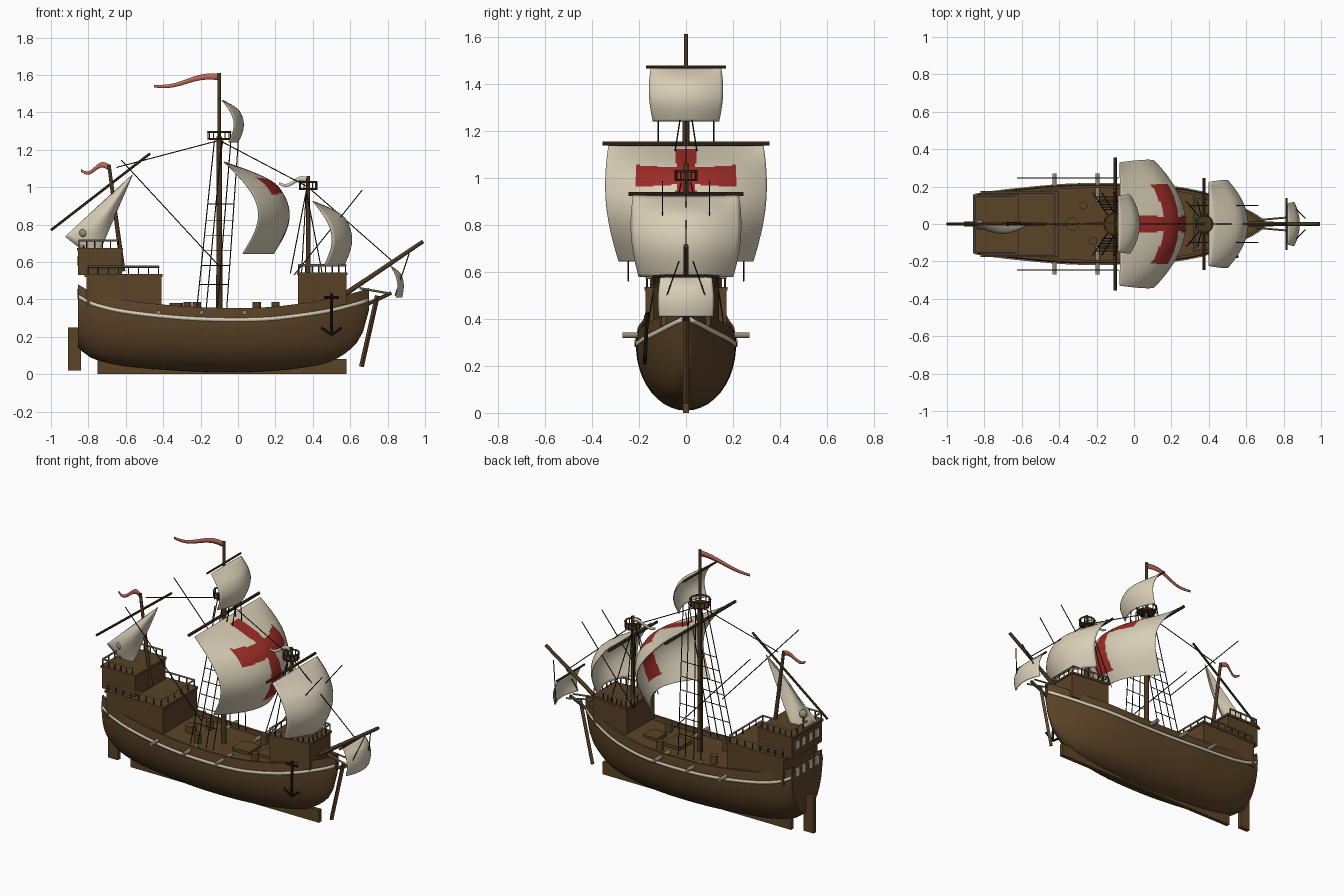
import bpy, bmesh, math
from mathutils import Vector, Matrix

if "Cube" in bpy.data.objects:
    bpy.data.objects.remove(bpy.data.objects["Cube"])


def mat(name, c):
    m = bpy.data.materials.new(name)
    m.diffuse_color = (*c, 1)
    m.use_nodes = True
    m.node_tree.nodes["Principled BSDF"].inputs["Base Color"].default_value = m.diffuse_color
    return m


WOOD = mat("hull brown", (.105, .056, .02))
SPAR = mat("spar brown", (.07, .04, .015))
ROPE = mat("dark rope", (.017, .012, .007))
SAIL = mat("sail cream", (.69, .62, .47))
RED = mat("cross red", (.34, .025, .02))
PINK = mat("pennant salmon", (.5, .14, .1))
GREY = mat("weathered grey", (.3, .26, .19))


def finish(name, bm, mats, smooth=True):
    bmesh.ops.recalc_face_normals(bm, faces=bm.faces)
    me = bpy.data.meshes.new(name)
    bm.to_mesh(me)
    bm.free()
    ob = bpy.data.objects.new(name, me)
    bpy.context.collection.objects.link(ob)
    for m in mats:
        me.materials.append(m)
    if smooth:
        bpy.context.view_layer.objects.active = ob
        ob.select_set(True)
        bpy.ops.object.shade_smooth_by_angle(angle=math.radians(40))
        ob.select_set(False)
    return ob


def tubes(name, segs, m, n=8):
    """Round bars, each (start, end, radius, end radius)."""
    bm = bmesh.new()
    for p, q, r, *r2 in segs:
        p, q = Vector(p), Vector(q)
        d = q - p
        M = Matrix.Translation((p + q) / 2) @ d.to_track_quat('Z', 'Y').to_matrix().to_4x4()
        bmesh.ops.create_cone(bm, cap_ends=True, segments=n, radius1=r,
                              radius2=r2[0] if r2 else r, depth=d.length, matrix=M)
    return finish(name, bm, [m])


def boxes(name, lst, m):
    """Boxes, each (x0, x1, y0, y1, z0, z1, width factor at x1)."""
    bm = bmesh.new()
    for x0, x1, y0, y1, z0, z1, *k in lst:
        k = k[0] if k else 1
        vs = bmesh.ops.create_cube(bm, size=1)['verts']
        for v in vs:
            a, b, c = v.co + Vector((.5, .5, .5))
            v.co = (x0 + a * (x1 - x0), (y0 + b * (y1 - y0)) * (1 + a * (k - 1)), z0 + c * (z1 - z0))
    return finish(name, bm, [m], False)


def grid(name, f, nu, nv, mats, rule=None, thick=.005):
    """Sheet from f(u, v) with optional face colour rule."""
    bm = bmesh.new()
    V = [[bm.verts.new(f(i / nu, j / nv)) for j in range(nv + 1)] for i in range(nu + 1)]
    for i in range(nu):
        for j in range(nv):
            fa = bm.faces.new((V[i][j], V[i + 1][j], V[i + 1][j + 1], V[i][j + 1]))
            if rule:
                fa.material_index = rule(fa.calc_center_median())
    ob = finish(name, bm, mats)
    if thick:
        s = ob.modifiers.new("thickness", 'SOLIDIFY')
        s.thickness, s.offset = thick, 0
    return ob


# Hull stations: x, half width, sheer height, bottom height
ST = [(-.855, .155, .48, .14), (-.78, .168, .44, .085), (-.62, .187, .40, .045), (-.35, .21, .368, .02),
      (-.1, .212, .355, .01), (.15, .203, .358, .015), (.35, .172, .38, .035), (.5, .122, .405, .07),
      (.62, .065, .435, .15), (.67, .035, .45, .23), (.70, .012, .462, .34)]
A = math.radians(105)


def station(x):
    i = max(k for k in range(len(ST) - 1) if ST[k][0] <= x + 1e-6)
    t = (x - ST[i][0]) / (ST[i + 1][0] - ST[i][0])

    def slope(k, c):
        a, b = ST[max(k - 1, 0)], ST[min(k + 1, len(ST) - 1)]
        return (b[c] - a[c]) / (b[0] - a[0])
    h, out = ST[i + 1][0] - ST[i][0], []
    for c in (1, 2, 3):
        out.append((2*t**3 - 3*t*t + 1) * ST[i][c] + (t**3 - 2*t*t + t) * h * slope(i, c)
                   + (3*t*t - 2*t**3) * ST[i + 1][c] + (t**3 - t*t) * h * slope(i + 1, c))
    return out


def side(x, z):
    """Hull half width at x and height z."""
    w, zt, zb = station(x)
    f = min(max((z - zb) / (zt - zb), 0), 1)
    return w * math.sin(math.acos(1 - f * (1 - math.cos(A))))


# Hull shell with bulwark and deck
bm = bmesh.new()
rings = []
N = 48
for i in range(N + 1):
    x = -.855 + 1.555 * i / N
    w, zt, zb = station(x)
    sec = []
    for j in range(25):
        a = A * (j / 12 - 1)
        sec.append((x, w * math.sin(a), zb + (zt - zb) * (1 - math.cos(a)) / (1 - math.cos(A))))
    yi = max(w * math.sin(A) - .014, .002)
    sec += [(x, yi, zt), (x, yi, zt - .03), (x, -yi, zt - .03), (x, -yi, zt)]
    rings.append([bm.verts.new(p) for p in sec])
for a, b in zip(rings, rings[1:]):
    for j in range(len(a)):
        k = (j + 1) % len(a)
        bm.faces.new((a[j], a[k], b[k], b[j]))
bm.faces.new(rings[0])
bm.faces.new(rings[-1])
finish("hull", bm, [WOOD])

# Pale stripe along each side
for s in (-1, 1):
    def band(u, v):
        x = -.853 + 1.55 * u
        z = station(x)[1] - .063 + .02 * (v - .5)
        return (x, s * (side(x, z) + .003), z)
    grid("stripe", band, 60, 1, [SAIL], thick=.006)

boxes("keel", [(-.75, .58, -.012, .012, 0, .08)], WOOD)
boxes("rudder", [(-.91, -.84, -.013, .013, .02, .25)], WOOD)
tubes("stem_post", [((.66, 0, .04), (.745, 0, .42), .013)], WOOD, 4)
tubes("beak_knee", [((.64, 0, .35), (.82, 0, .435), .01)], WOOD, 6)
tubes("beak_rails", [((.65, s * .02, .46), (.82, s * .035, .43), .006) for s in (-1, 1)], GREY, 6)

# Castles
boxes("aft_castle", [(-.81, -.41, -.172, .172, .36, .525), (-.82, -.405, -.177, .177, .52, .535),
                     (-.855, -.62, -.152, .152, .53, .665), (-.86, -.615, -.158, .158, .66, .675)], WOOD)
boxes("fore_castle", [(.32, .58, -.14, .14, .37, .53, .75), (.315, .585, -.147, .147, .53, .543, .75)], WOOD)
boxes("stern_windows", [(-.861, -.85, y - .018, y + .018, z - .025, z + .025)
                        for z in (.43, .605) for y in (-.1, -.035, .035, .1)], SAIL)


def railing(name, x0, x1, y0, z, k=1, ends=(0, 1), n=7):
    segs, posts, h = [], [], .042
    P = [Vector((x0 + (x1 - x0) * i / n, y0 * (1 + (k - 1) * i / n), z)) for i in range(n + 1)]
    up = Vector((0, 0, h))
    for s in (-1, 1):
        Q = [Vector((p.x, s * p.y, p.z)) for p in P]
        posts += [(q, q + up, .004) for q in Q]
        segs.append((Q[0] + up, Q[-1] + up, .006))
    for e in ends:
        p = P[-1] if e else P[0]
        segs.append((p + up, Vector((p.x, -p.y, z)) + up, .006))
        posts += [((p.x, p.y * f, z), (p.x, p.y * f, z + h), .004) for f in (-.6, -.2, .2, .6)]
    tubes(name + "_rail", segs, GREY, 6)
    tubes(name + "_posts", posts, SPAR, 6)


railing("lower_aft", -.8, -.425, .166, .533, ends=(1,))
railing("upper_aft", -.85, -.64, .15, .673, ends=(0,), n=5)
railing("forecastle", .325, .575, .142, .54, k=.75)

# Cannons and deck fittings
tubes("cannons", [((x, s * .12, .33), (x, s * .27, .33), .012) for x in (-.425, -.195, .035) for s in (-1, 1)], GREY, 10)
tubes("capstan", [((-.33, 0, .33), (-.33, 0, .38), .035)], WOOD, 16)
boxes("hatches", [(.0, .12, -.06, .06, .32, .345), (.17, .27, -.05, .05, .32, .35)], WOOD)
tubes("barrels", [((x, y, .32), (x, y, .385), .022) for x, y in ((-.22, -.09), (.1, .12), (.2, -.11), (-.27, .1))], WOOD, 12)

# Masts, yards and bowsprit
tubes("masts", [((-.1, 0, .3), (-.1, 0, 1.27), .017, .014), ((-.1, 0, 1.25), (-.1, 0, 1.61), .009),
                ((.375, 0, .4), (.375, 0, 1.06), .014, .01), ((-.615, 0, .55), (-.69, 0, 1.12), .013, .009),
                ((.5, 0, .38), (.99, 0, .71), .014, .01)], SPAR, 12)
tubes("yards", [((-.1, -.355, 1.145), (-.1, .355, 1.145), .009), ((-.1, -.17, 1.47), (-.1, .17, 1.47), .006),
                ((.375, -.245, .93), (.375, .245, .93), .008), ((.815, -.14, .58), (.815, .14, .58), .006),
                ((-1, 0, .77), (-.47, 0, 1.18), .007)], SPAR)


def nest(name, x, z, r):
    ring = [Vector((x + r * math.cos(i * math.pi / 6), r * math.sin(i * math.pi / 6), z)) for i in range(12)]
    up = Vector((0, 0, .042))
    segs = [((x, 0, z), (x, 0, z + .01), r * .9, r)]
    for i in range(12):
        segs += [(ring[i], ring[i] + up, .003), (ring[i - 1] + up, ring[i] + up, .005)]
    tubes(name, segs, SPAR, 12)


nest("main_crows_nest", -.1, 1.253, .06)
nest("fore_crows_nest", .375, .985, .046)


# Square sails
def square_sail(name, x0, z0, z1, w, wb, e1, e2, c, rule=None, n=24):
    def f(u, v):
        s = 2 * u - 1
        half = w + (wb - w) * v ** 2 + .06 * w * math.sin(math.pi * v)
        bulge = c * math.sin(math.pi / 2 * min(1, v * 3.5)) * (1 - s * s)
        return (x0 + e1 * v + e2 * math.sin(math.pi * v) + bulge, s * half, z0 + (z1 - z0) * v)
    return grid(name, f, n, n, [SAIL, RED], rule)


def cross(p):
    y, z = abs(p.y), p.z - 1.005
    across = y < .213 and abs(z) < .036 + .07 * max(0, y - .06)
    down = -.3 < z < .112 and y < .04 + .1 * max(0, abs(z) - .04)
    return int(across or down)


square_sail("main_sail", -.075, 1.135, .645, .33, .285, .1, .13, .165, cross, 90)
square_sail("top_sail", -.085, 1.465, 1.24, .15, .14, .035, .045, .05)
square_sail("fore_sail", .4, .925, .578, .225, .2, .06, .07, .105)
square_sail("sprit_sail", .82, .575, .41, .11, .115, .025, .02, .03)


# Lateen sail
def lateen(u, v):
    a, b, c = Vector((-.565, 0, 1.065)), Vector((-.925, 0, .735)), Vector((-.76, 0, .61))
    p = a + (b - a) * v * (1 - u) + (c - a) * v * u
    p.y = -.05 * math.sin(math.pi * u) * math.sin(math.pi * v)
    return p


grid("lateen_sail", lateen, 12, 16, [SAIL])

# Stern lantern
bm = bmesh.new()
bmesh.ops.create_uvsphere(bm, u_segments=16, v_segments=10, radius=.026, matrix=Matrix.Translation((-.825, -.005, .755)))
finish("lantern", bm, [GREY])
tubes("lantern_post", [((-.825, -.005, .67), (-.825, -.005, .74), .006)], SPAR)


# Pennants
def pennant(name, x, z, length, drop, amp, h, m):
    def f(u, v):
        return (x - length * u, .008 * math.sin(6 * u),
                z - drop * u + amp * math.sin(2 * math.pi * u) + h * (v - .5) * (1 - .6 * u))
    grid(name, f, 24, 2, [m], thick=.003)


pennant("main_pennant", -.1, 1.59, .35, .05, .011, .036, PINK)
pennant("mizzen_pennant", -.69, 1.105, .15, .015, .018, .034, PINK)
pennant("fore_pennant", .375, 1.035, .155, .015, .014, .03, SAIL)

# Standing and running rigging
r = .003
ropes = [((-.1, 0, 1.25), (-.65, 0, 1.105), r), ((-.1, 0, 1.25), (.375, 0, 1.0), r),
         ((.375, 0, 1.0), (.83, 0, .6), r)]
for s in (-1, 1):
    ropes += [((-.625, s * .245, 1.145), (-.085, s * .245, .56), r), ((.665, s * .1, .985), (.3, s * .1, .53), r),
              ((-.08, s * .118, 1.25), (-.1, s * .118, 1.14), r), ((.915, s * .03, .645), (.84, s * .11, .42), r)]
    for x in (-.22, -.17, -.11, -.06):
        ropes.append(((x, s * .165, .35), (x * .8 + .05, s * .025, 1.25), r))
    for z in (.48, .58, .66, .74, .82, .91):
        k = (z - .35) / .9
        y = s * (.165 - .14 * k)
        ropes.append(((-.22 + .1 * k, y, z), (-.06 + .06 * k, y, z), .0025))
    for x in (.28, .34, .45):
        ropes.append(((x, s * .12, .54), (.365, s * .02, .98), r))
tubes("rigging", ropes, ROPE, 5)

# Anchor on the starboard bow
tubes("anchor", [((.5, -.175, .22), (.5, -.165, .43), .008), ((.46, -.17, .41), (.54, -.17, .41), .009),
                 ((.5, -.175, .21), (.445, -.175, .25), .007), ((.5, -.175, .21), (.555, -.175, .25), .007)], ROPE)
